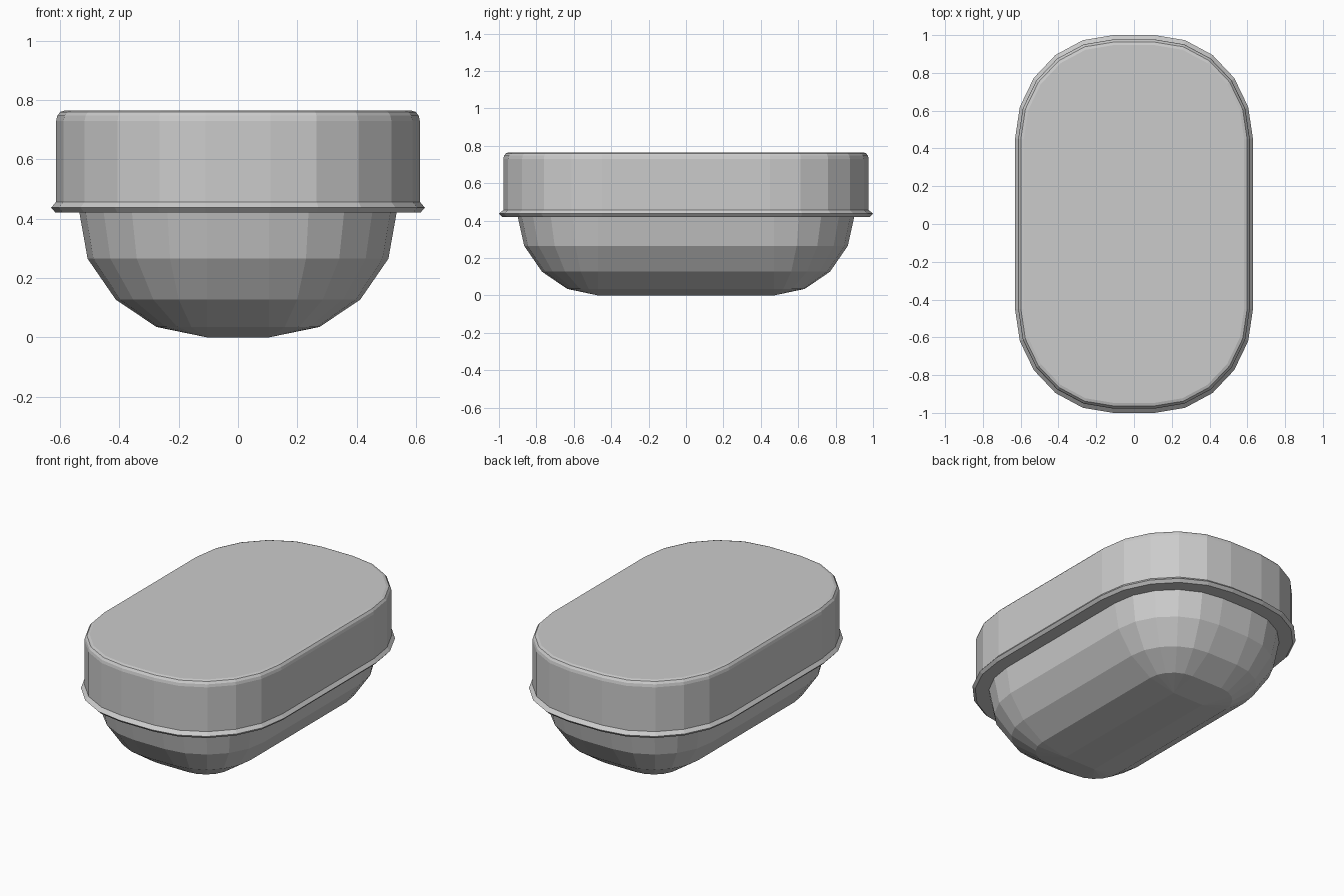
import bpy, bmesh, math

if "Cube" in bpy.data.objects:
    bpy.data.objects.remove(bpy.data.objects["Cube"])

STEPS = 5  # facets per rounded corner


def ring(bm, cx, cy, rx, ry, z):
    """Rounded rectangle: corner centres at (cx, cy), corner radii rx, ry."""
    verts = []
    for q in range(4):
        for i in range(STEPS + 1):
            a = math.radians(90 * q + 90 * i / STEPS)
            sx = 1 if q in (0, 3) else -1
            sy = 1 if q in (0, 1) else -1
            verts.append(bm.verts.new((sx * cx + rx * math.cos(a),
                                       sy * cy + ry * math.sin(a), z)))
    return verts


def loft(name, cx, cy, profile, cap_first=False, cap_last=False):
    bm = bmesh.new()
    rings = [ring(bm, cx, cy, *p) for p in profile]
    n = len(rings[0])
    for a, b in zip(rings, rings[1:]):
        for i in range(n):
            j = (i + 1) % n
            bm.faces.new((a[i], a[j], b[j], b[i]))
    if cap_first:
        bm.faces.new(rings[0][::-1])
    if cap_last:
        bm.faces.new(rings[-1])
    # merges collapsed rings into single corner points
    bmesh.ops.remove_doubles(bm, verts=bm.verts, dist=0.0005)
    bmesh.ops.recalc_face_normals(bm, faces=bm.faces)
    mesh = bpy.data.meshes.new(name)
    bm.to_mesh(mesh)
    bm.free()
    obj = bpy.data.objects.new(name, mesh)
    bpy.context.collection.objects.link(obj)
    return obj


# Rounded lower bowl: (corner rx, corner ry, z) from the flat base up
loft("bowl", 0.105, 0.47, [
    (0.0, 0.0, 0.0),
    (0.17, 0.165, 0.035),
    (0.307, 0.30, 0.127),
    (0.402, 0.395, 0.265),
    (0.43, 0.43, 0.422),
], cap_first=True)

# Upper housing with a flared rim and a softened top edge
loft("lid", 0.11, 0.45, [
    (0.42, 0.445, 0.42),
    (0.505, 0.533, 0.42),
    (0.52, 0.55, 0.437),
    (0.503, 0.527, 0.457),
    (0.503, 0.527, 0.73),
    (0.499, 0.523, 0.747),
    (0.489, 0.513, 0.76),
    (0.473, 0.497, 0.765),
], cap_last=True)
